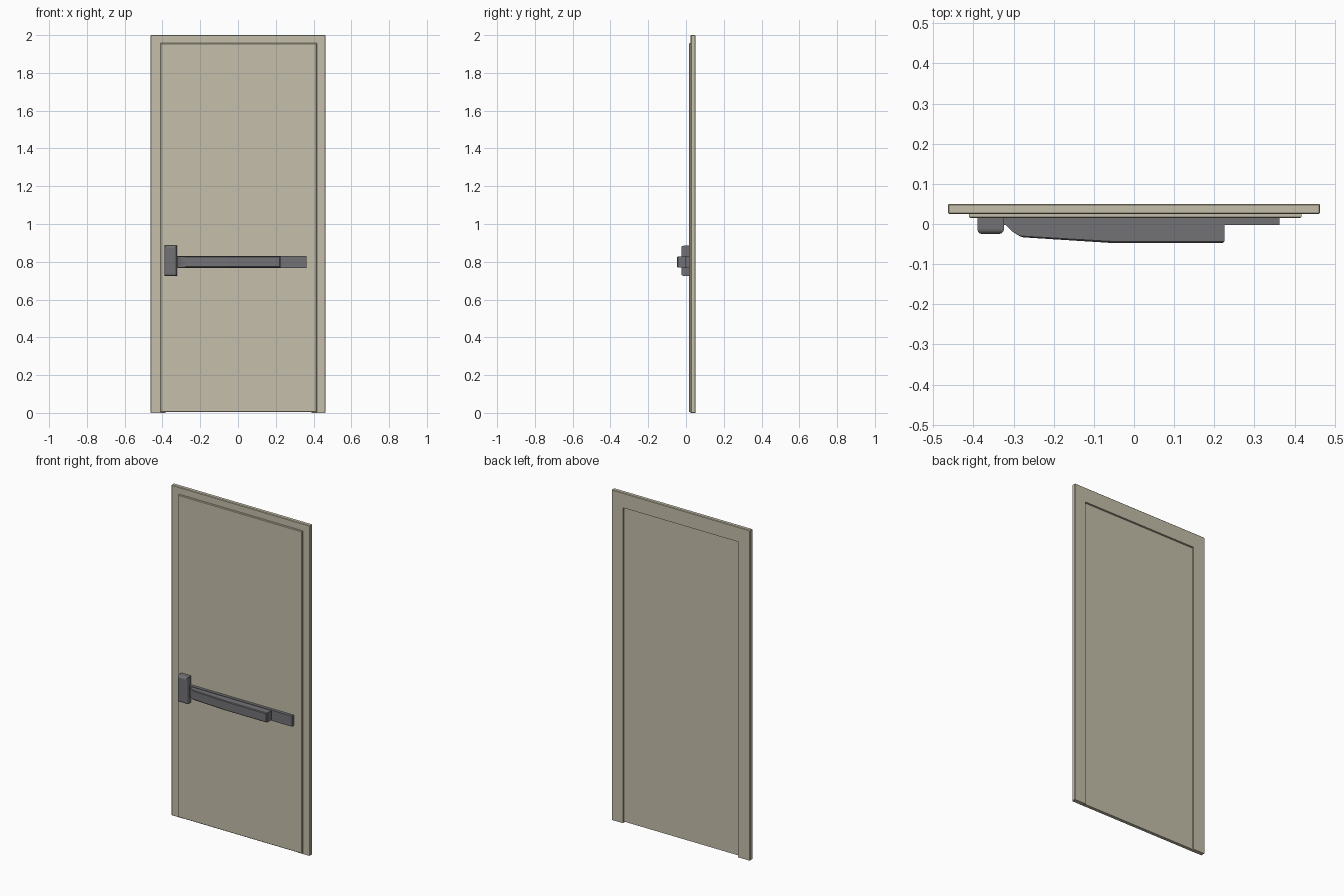
import bpy, bmesh
from mathutils import Vector

if "Cube" in bpy.data.objects:
    bpy.data.objects.remove(bpy.data.objects["Cube"])


def material(name, rgb):
    m = bpy.data.materials.new(name)
    m.diffuse_color = (*rgb, 1)
    m.use_nodes = True
    m.node_tree.nodes["Principled BSDF"].inputs["Base Color"].default_value = m.diffuse_color
    return m


PAINT = material("beige paint", (0.56, 0.52, 0.40))
METAL = material("grey metal", (0.17, 0.17, 0.18))


def prism(name, points, depth, mat, bevel=0.0, pick=None, segments=1):
    """Extrude a closed outline by a vector, then bevel the picked edges."""
    bm = bmesh.new()
    face = bm.faces.new([bm.verts.new(p) for p in points])
    out = bmesh.ops.extrude_face_region(bm, geom=[face], use_keep_orig=True)
    new = [g for g in out["geom"] if isinstance(g, bmesh.types.BMVert)]
    bmesh.ops.translate(bm, verts=new, vec=Vector(depth))
    bmesh.ops.recalc_face_normals(bm, faces=bm.faces[:])
    if bevel:
        edges = [e for e in bm.edges if pick is None or all(pick(v.co) for v in e.verts)]
        bmesh.ops.bevel(bm, geom=edges, offset=bevel, segments=segments,
                        affect='EDGES', profile=0.5)
    me = bpy.data.meshes.new(name)
    bm.to_mesh(me)
    bm.free()
    me.materials.append(mat)
    ob = bpy.data.objects.new(name, me)
    bpy.context.collection.objects.link(ob)
    return ob


def box(name, x0, x1, y0, y1, z0, z1, mat, **kw):
    pts = [(x0, y0, z0), (x1, y0, z0), (x1, y0, z1), (x0, y0, z1)]
    return prism(name, pts, (0, y1 - y0, 0), mat, **kw)


# Door frame: inverted U with a back lip overlapping the leaf
frame = [(-0.464, 0), (-0.464, 2), (0.464, 2), (0.464, 0),
         (0.388, 0), (0.388, 1.91), (-0.385, 1.91), (-0.385, 0)]
prism("door_frame", [(x, 0.025, z) for x, z in frame], (0, 0.025, 0), PAINT,
      bevel=0.003, pick=lambda c: abs(c.x) > 0.45)

# Door leaf, standing proud of the frame in front and recessed behind
box("door_leaf", -0.411, 0.417, 0.015, 0.038, 0.005, 1.957, PAINT,
    bevel=0.003, pick=lambda c: c.y < 0.02)

# Latch housing with rounded front edges
box("latch_housing", -0.39, -0.324, -0.025, 0.016, 0.725, 0.885, METAL,
    bevel=0.012, segments=3,
    pick=lambda c: c.y < 0)

# Backing rail
box("backing_rail", -0.324, 0.363, -0.003, 0.016, 0.767, 0.831, METAL)

# Push bar: tapered plan profile with chamfered front edges
plan = [(-0.32, -0.002), (-0.303, -0.019), (-0.28, -0.033), (-0.06, -0.047),
        (0.225, -0.047), (0.225, -0.002)]
prism("push_bar", [(x, y, 0.77) for x, y in plan], (0, 0, 0.058), METAL,
      bevel=0.004, pick=lambda c: c.y < -0.03)
